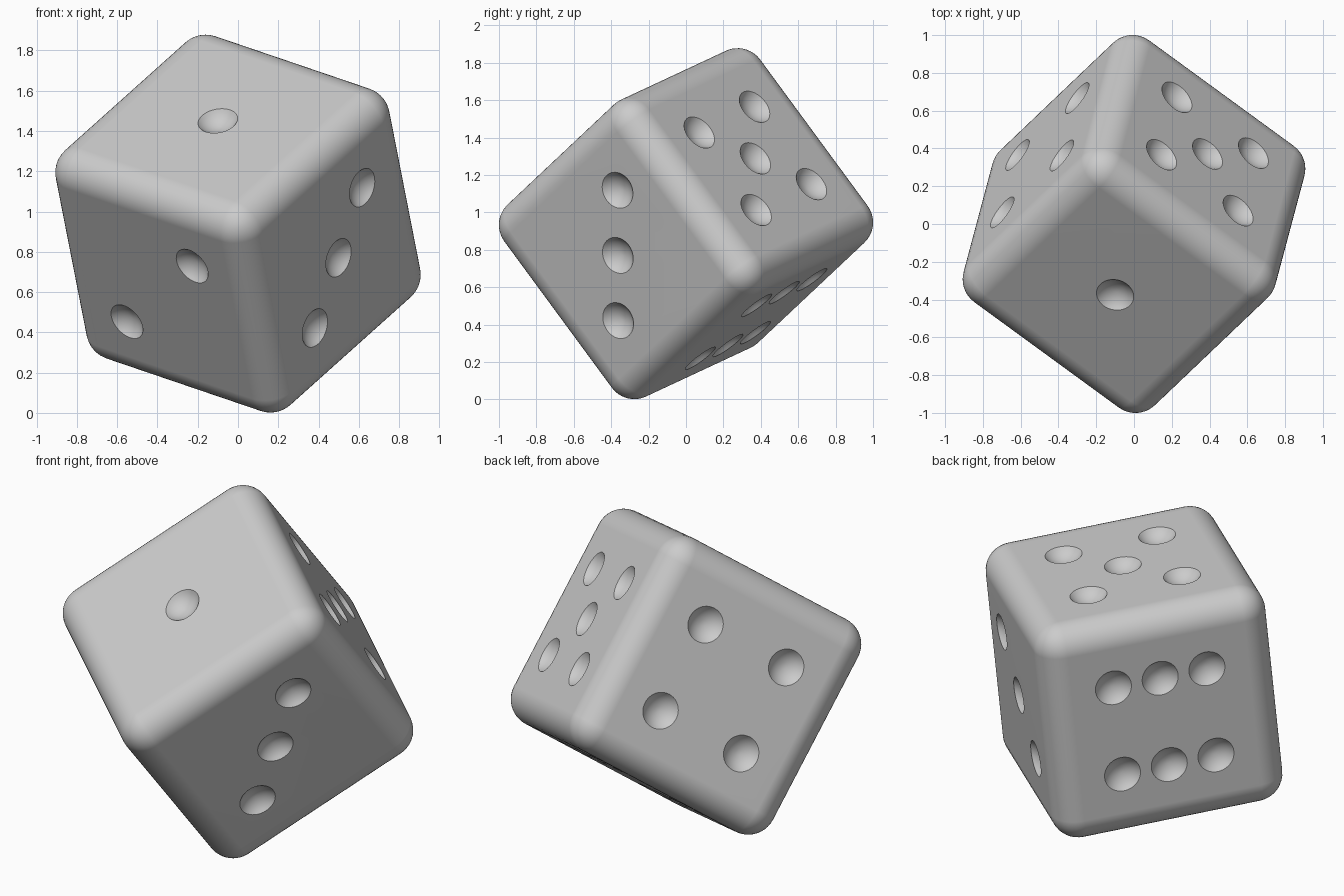
import bpy, bmesh, math
from mathutils import Vector, Matrix

if "Cube" in bpy.data.objects:
    bpy.data.objects.remove(bpy.data.objects["Cube"])

H, ROUND = 0.641, 0.15        # half size, edge radius
STEP = 0.26                   # pip spacing
PIP_R, PIP_D = 0.10, 0.05     # pip rim radius and depth

# Tilted axes: one-spot, three-spot and five-spot face normals
one = Vector((-0.156, -0.585, 0.796)).normalized()
three = Vector((0.78, -0.562, -0.273))
three = (three - three.dot(one) * one).normalized()
five = one.cross(three)
pose = Matrix((one, three, five)).transposed().to_4x4()
pose.translation = (0, 0, 0.94)


def new_object(name, bm):
    mesh = bpy.data.meshes.new(name)
    bm.to_mesh(mesh)
    bm.free()
    ob = bpy.data.objects.new(name, mesh)
    bpy.context.collection.objects.link(ob)
    return ob


# Rounded cube body
bm = bmesh.new()
bmesh.ops.create_cube(bm, size=2 * H)
bmesh.ops.bevel(bm, geom=bm.edges[:], offset=ROUND, segments=10, profile=0.5,
                affect='EDGES', clamp_overlap=True)
die = new_object("die", bm)

# Pip layouts: (axis, side) -> grid positions on the two remaining axes
corners = [(-1, -1), (-1, 1), (1, -1), (1, 1)]
layouts = {
    (0, 1): [(0, 0)],
    (0, -1): [(u, v) for u in (-1, 0, 1) for v in (-1, 1)],
    (1, 1): [(-1, -1), (0, 0), (1, 1)],
    (1, -1): corners,
    (2, 1): corners + [(0, 0)],
    (2, -1): [(-1, -1), (1, 1)],
}

# Spherical cutters for the pips
ball = (PIP_R ** 2 + PIP_D ** 2) / (2 * PIP_D)
turns = [Matrix.Rotation(math.pi / 2, 4, 'Y'), Matrix.Rotation(math.pi / 2, 4, 'X'), Matrix()]
bm = bmesh.new()
for (axis, side), spots in layouts.items():
    for u, v in spots:
        pos = [u * STEP, v * STEP]
        pos.insert(axis, side * (H + ball - PIP_D))
        bmesh.ops.create_uvsphere(bm, u_segments=40, v_segments=24, radius=ball,
                                  matrix=Matrix.Translation(pos) @ turns[axis])
cutter = new_object("pip_cutter", bm)
cutter.hide_render = True

# Carve the pips, then pose and shade
cut = die.modifiers.new("pips", 'BOOLEAN')
cut.operation = 'DIFFERENCE'
cut.solver = 'EXACT'
cut.object = cutter
bpy.context.view_layer.objects.active = die
die.select_set(True)
bpy.ops.object.modifier_apply(modifier=cut.name)
bpy.data.objects.remove(cutter, do_unlink=True)
bpy.ops.object.shade_smooth_by_angle(angle=math.radians(30))
normals = die.modifiers.new("normals", 'WEIGHTED_NORMAL')
normals.keep_sharp = True
die.matrix_world = pose
